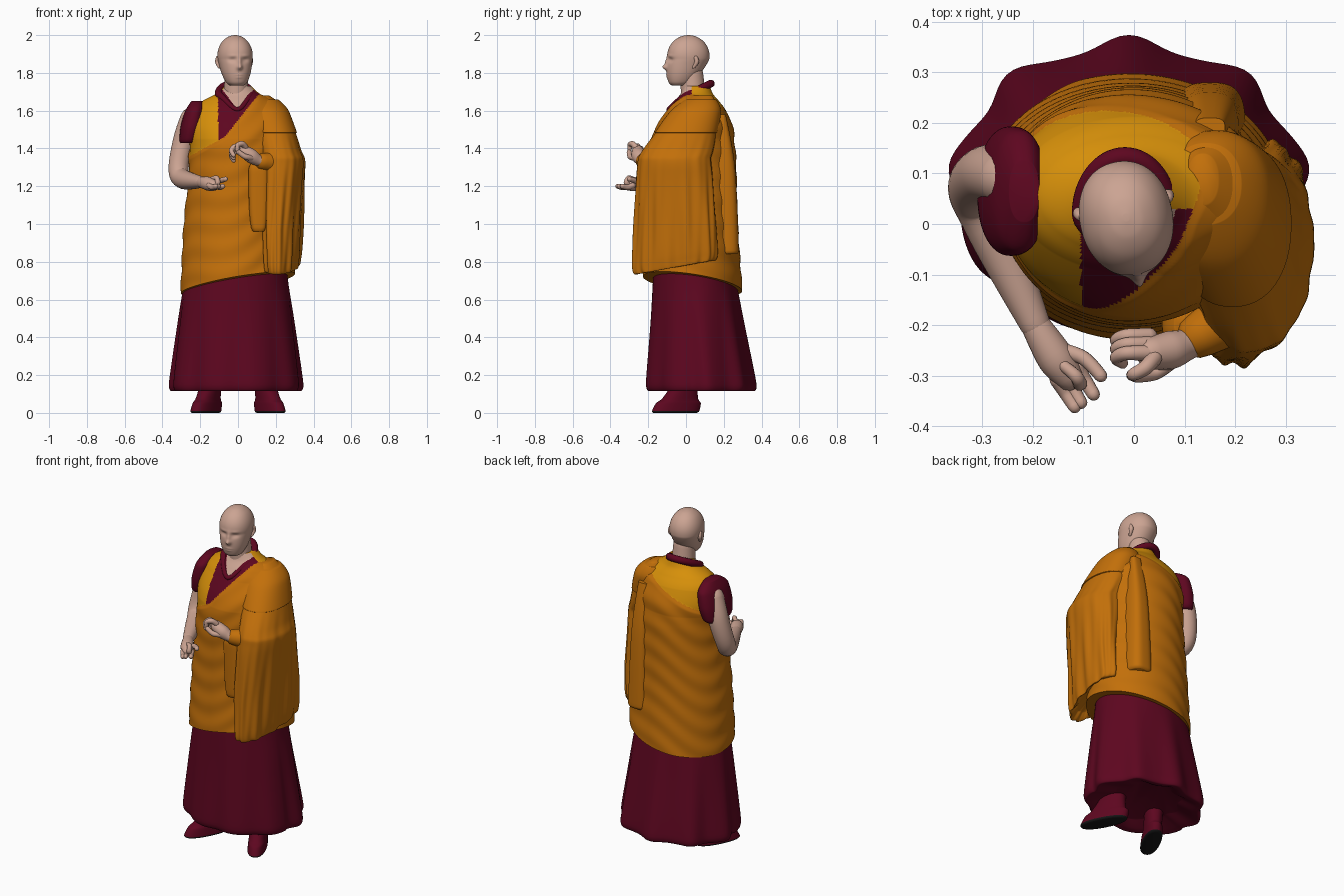
import bpy, bmesh
from math import sin, cos, tau, pi, exp, copysign
from mathutils import Vector, Matrix

cube = bpy.data.objects.get("Cube")
if cube:
    bpy.data.objects.remove(cube, do_unlink=True)


def material(name, red, green, blue):
    mat = bpy.data.materials.new(name)
    mat.use_nodes = True
    mat.diffuse_color = (red, green, blue, 1)
    shader = next(node for node in mat.node_tree.nodes if node.type == "BSDF_PRINCIPLED")
    shader.inputs["Base Color"].default_value = (red, green, blue, 1)
    return mat


SKIN = material("skin", .6, .37, .29)
ORANGE = material("orange_cloth", .54, .16, .003)
GOLD = material("gold_cloth", .68, .28, .003)
BURGUNDY = material("burgundy_cloth", .11, .002, .014)
BLACK = material("black_sole", .008, .008, .008)


def slope(before, here, after):
    """Tangent that never overshoots the neighbouring values."""
    first, second = here - before, after - here
    if first * second <= 0:
        return 0
    return copysign(min(abs(first + second) / 2, abs(first) * 2, abs(second) * 2), first)


def spline(points, steps):
    """Smooth samples through a list of number tuples."""
    samples = []
    last = len(points) - 1
    for i in range(last):
        around = points[max(i - 1, 0)], points[i], points[i + 1], points[min(i + 2, last)]
        for k in range(steps):
            t = k / steps
            sample = []
            for a, b, c, d in zip(*around):
                start, end = slope(a, b, c), slope(b, c, d)
                sample.append(b + t * start + t * t * (3 * (c - b) - 2 * start - end)
                              + t ** 3 * (2 * (b - c) + start + end))
            samples.append(sample)
    samples.append(points[-1])
    return samples


def build(name, rings, mats, rule=None):
    """Bridge rings of points into a closed, smooth-shaded object."""
    bm = bmesh.new()
    rows = [[bm.verts.new(point) for point in ring] for ring in rings]
    count = len(rows[0])
    for low, high in zip(rows, rows[1:]):
        for j in range(count):
            k = (j + 1) % count
            bm.faces.new((low[j], low[k], high[k], high[j]))
    bm.faces.new(rows[0][::-1])
    bm.faces.new(rows[-1])
    bmesh.ops.recalc_face_normals(bm, faces=bm.faces[:])
    if rule:
        for face in bm.faces:
            face.material_index = rule(face.calc_center_median())
    mesh = bpy.data.meshes.new(name)
    bm.to_mesh(mesh)
    bm.free()
    for mat in mats:
        mesh.materials.append(mat)
    obj = bpy.data.objects.new(name, mesh)
    bpy.context.collection.objects.link(obj)
    bpy.ops.object.select_all(action="DESELECT")
    obj.select_set(True)
    bpy.context.view_layer.objects.active = obj
    bpy.ops.object.shade_smooth_by_angle(angle=pi / 3)
    return obj


def loft(name, sections, centre, mats, count=64, steps=8, power=2, warp=None, rule=None):
    """Stack ovals given as (height, half width, half depth) around a centre line."""
    rings = []
    for z, width, depth in spline(sections, steps):
        x, y = centre(z)
        ring = []
        for j in range(count):
            angle = tau * j / count
            across, along = (copysign(abs(v) ** (2 / power), v) for v in (cos(angle), sin(angle)))
            point = Vector((x + width * across, y + depth * along, z))
            ring.append(warp(point, angle) if warp else point)
        rings.append(ring)
    return build(name, rings, mats, rule)


def tube(name, points, mat, count=20, steps=6):
    """Round-ended tube through (x, y, z, radius) points."""
    path = [(Vector(sample[:3]), sample[3]) for sample in spline(points, steps)]
    last = len(path) - 1
    rings, normal, previous = [], None, None
    for i, (point, radius) in enumerate(path):
        ahead = (path[min(i + 1, last)][0] - path[max(i - 1, 0)][0]).normalized()
        normal = previous.rotation_difference(ahead) @ normal if previous else ahead.orthogonal().normalized()
        side = ahead.cross(normal)
        previous = ahead
        caps = {0: (-1.4, -1, -.5, 0), last: (0, .5, 1, 1.4)}.get(i, (0,))
        for tilt in caps:
            middle = point + ahead * radius * sin(tilt)
            rings.append([middle + radius * cos(tilt) * (normal * cos(tau * j / count) + side * sin(tau * j / count))
                          for j in range(count)])
    return build(name, rings, [mat])


def push(point, angle, amount):
    return point + Vector((cos(angle), sin(angle), 0)) * amount


def clamp(value):
    return min(1, max(0, value))


# Pleated underskirt
def pleats(point, angle):
    depth = max(0, .7 - point.z) * (.024 if sin(angle) > -.2 else .014)
    return push(point, angle, depth * (cos(9 * (angle - pi / 2)) - .3 + .15 * sin(17 * angle)))


loft("underskirt", [(.15, .2, .2), (.12, .31, .25), (.115, .335, .275), (.15, .35, .29), (.5, .305, .245),
                    (.7, .275, .22), (.85, .26, .2)],
     lambda z: (-.01, .08 - .05 * z), [BURGUNDY], count=128, warp=pleats)


# Torso: diagonal robe, vest, lapel and bare throat
def robe_depth(point):
    """Distance below the upper edge of the robe."""
    front = max(1.55 + 1.24 * point.x, 1.5 + .55 * point.x)
    back = 1.585 + .45 * point.x
    return front + (back - front) * clamp(point.y / .15) - point.z


def robe_folds(point, angle):
    point.z += clamp((1.3 - point.z) / .6) * (.17 * point.x - .15 * point.y)
    swag = point.z - .45 * point.x + .3 * point.y ** 2
    return push(point, angle, clamp(robe_depth(point) / .02) * (.006 + .0025 * sin(48 * swag + 2 * sin(3 * angle))))


def torso_colour(point):
    if robe_depth(point) > 0:
        return 0
    front = point.y < .03
    if front and point.z > 1.6 + 1.35 * abs(point.x):
        return 3
    return 2 if front and point.x > -.105 else 1


loft("torso_robe", [(.69, .298, .258), (1, .283, .235), (1.3, .255, .225), (1.4, .255, .22), (1.5, .26, .203),
                    (1.6, .235, .155), (1.65, .19, .118), (1.69, .115, .085), (1.73, .07, .07)],
     lambda z: (0, .035 + .022 * clamp((z - 1.45) / .15)), [ORANGE, GOLD, BURGUNDY, SKIN],
     count=200, steps=24, warp=robe_folds, rule=torso_colour)


# Collar ring, pinched to a low point at the front
def collar_point(turn):
    front = max(0, cos(turn))
    y = .02 - .112 * cos(turn)
    return (-.018 + .085 * sin(turn) * (1 - .4 * front) + .015 * front, y,
            1.68 + .48 * y - .03 * front ** 2, .02 - .008 * front)


tube("collar", [collar_point(tau * k / 16) for k in range(17)], BURGUNDY)

loft("right_cap_sleeve", [(1.43, .045, .1), (1.45, .053, .115), (1.52, .06, .128), (1.6, .052, .12), (1.65, .03, .06)],
     lambda z: (.2 * (z - 1.5) - .247, .065), [BURGUNDY], power=2.3)


# Cloth hanging from the left arm
def drape_centre(z):
    rise = max(0, z - 1.35)
    return .235 - .3 * rise, .45 * rise - .06


def drape_folds(point, angle):
    low = clamp((1.5 - point.z) / .5)
    point.z += .18 * (point.y + .06) * clamp((1.3 - point.z) / .5)
    point.x += .15 * low * (point.y + .06)
    return push(point, angle, low * (.005 * sin(11 * angle + 5 * point.z) + .003 * sin(19 * angle - 3 * point.z)))


loft("left_drape", [(.79, .06, .15), (.77, .08, .205), (.82, .09, .222), (1.2, .112, .205), (1.32, .12, .195),
                    (1.4, .11, .185), (1.5, .11, .155), (1.6, .1, .125), (1.68, .03, .05)],
     drape_centre, [ORANGE], count=112, power=2.2, warp=drape_folds)
loft("left_shoulder_fold", [(1.48, .1, .15), (1.485, .117, .165), (1.6, .108, .133), (1.66, .07, .08)],
     drape_centre, [ORANGE], power=2.2)
loft("inner_cuff_fold", [(.96, .03, .03), (.98, .04, .038), (1.1, .052, .042), (1.28, .055, .045), (1.33, .03, .03)],
     lambda z: (.11, -.195), [ORANGE], power=3)
loft("back_hanging_fold", [(.84, .06, .08), (.86, .07, .09), (1.3, .055, .07), (1.58, .03, .02)],
     lambda z: (.15, .19), [ORANGE], power=3)
tube("left_forearm_sleeve", [(.29, -.02, 1.33, .06), (.24, -.14, 1.32, .063), (.13, -.22, 1.33, .045)],
     ORANGE, count=32)


# Neck and head with modelled features
tube("neck", [(-.01, .045, 1.6, .07), (-.01, .03, 1.8, .06)], SKIN, count=40)

# Features as (x, z, width, height, outward push)
features = [(0, 1.86, .012, .026, .012), (0, 1.83, .014, .013, .02),
            (0, 1.79, .02, .005, .003), (0, 1.776, .017, .005, .003)]
for side in (-1, 1):
    features += [(side * .034, 1.868, .02, .012, -.008), (side * .034, 1.89, .024, .008, .003)]


def face_relief(point, angle):
    if sin(angle) < -.2:
        point.y -= sum(amount * exp(-((point.x - x) / width) ** 2 - ((point.z - z) / height) ** 2)
                       for x, z, width, height, amount in features)
    return point


jaw = [(1.733, .035, .04), (1.75, .055, .063), (1.79, .073, .087), (1.84, .085, .105)]
crown = [(1.89 + .11 * sin(t), .092 * cos(t), .112 * cos(t)) for t in (0, .4, .8, 1.2, 1.5)]
head_parts = [loft("head", jaw + crown, lambda z: (0, min(.013, .35 * (z - 1.85) + .005)),
                   [SKIN], count=128, steps=10, power=2.15, warp=face_relief)]
for label, side in (("right", -1), ("left", 1)):
    head_parts.append(tube(label + "_ear", [(side * .082, .025, 1.83, .008), (side * .09, .04, 1.86, .012),
                                            (side * .088, .035, 1.88, .011)], SKIN))
for part in head_parts:
    part.matrix_world = Matrix.Translation((-.013, 0, 0)) @ Matrix.Rotation(.2, 4, "Z")

# Bare right arm and open hand
tube("right_arm", [(-.25, .09, 1.56, .055), (-.285, .1, 1.45, .057), (-.315, .07, 1.29, .053),
                   (-.285, 0, 1.235, .051), (-.195, -.2, 1.222, .03)], SKIN, count=32)
tube("right_palm", [(-.195, -.2, 1.222, .029), (-.155, -.265, 1.213, .037), (-.13, -.3, 1.205, .03)], SKIN)


def finger(name, start, *moves):
    """Slim tapering tube that goes from its root by successive moves."""
    place, radius = Vector(start), .016
    points = [(*place, radius)]
    for move in moves:
        place = place + Vector(move)
        radius -= .0015
        points.append((*place, radius))
    tube(name, points, SKIN, count=12)


for i, label in enumerate(("little", "ring", "middle", "fore")):
    across = (i - 1.5) * .015
    root = (-.133 + .83 * across, -.295 + .55 * across, 1.204)
    if label == "middle":  # curls back over the palm
        finger("right_middle_finger", root, (.02, -.025, .015), (-.008, .015, .026), (-.024, .02, -.006))
    else:
        finger(f"right_{label}_finger", root, (.018, -.028, -.01), (.016, -.026, .006))
finger("right_thumb", (-.145, -.25, 1.218), (.045, -.015, .01), (.034, -.035, .01))

# Raised left hand with thumb and forefinger joined
tube("left_palm", [(.16, -.22, 1.33, .03), (.115, -.235, 1.335, .03), (.07, -.25, 1.36, .038),
                   (.035, -.255, 1.385, .032)], SKIN)
finger("left_fore_finger", (.04, -.265, 1.405), (-.018, -.02, .02), (-.022, -.012, -.005), (-.004, -.002, -.027))
finger("left_thumb", (.075, -.27, 1.35), (-.035, -.025, .006), (-.036, -.006, .025))
for i, label in enumerate(("middle", "ring", "little")):
    finger(f"left_{label}_finger", (.03, -.255 + .017 * i, 1.4 - .014 * i),
           (-.04, 0, .012), (-.025, -.01, -.024), (.012, -.01, -.024))

# Shoes with black soles
for label, side in (("right", -1), ("left", 1)):
    shoe = loft(label + "_shoe", [(0, .045, .125), (.01, .052, .137), (.05, .05, .13), (.08, .048, .1), (.18, .05, .06)],
                lambda z: (0, .4 * z - .015), [BURGUNDY, BLACK], power=2.3,
                rule=lambda point: 1 if point.z < .01 else 0)
    shoe.matrix_world = Matrix.Translation((side * .165, -.045, 0)) @ Matrix.Rotation(side * .48, 4, "Z")
